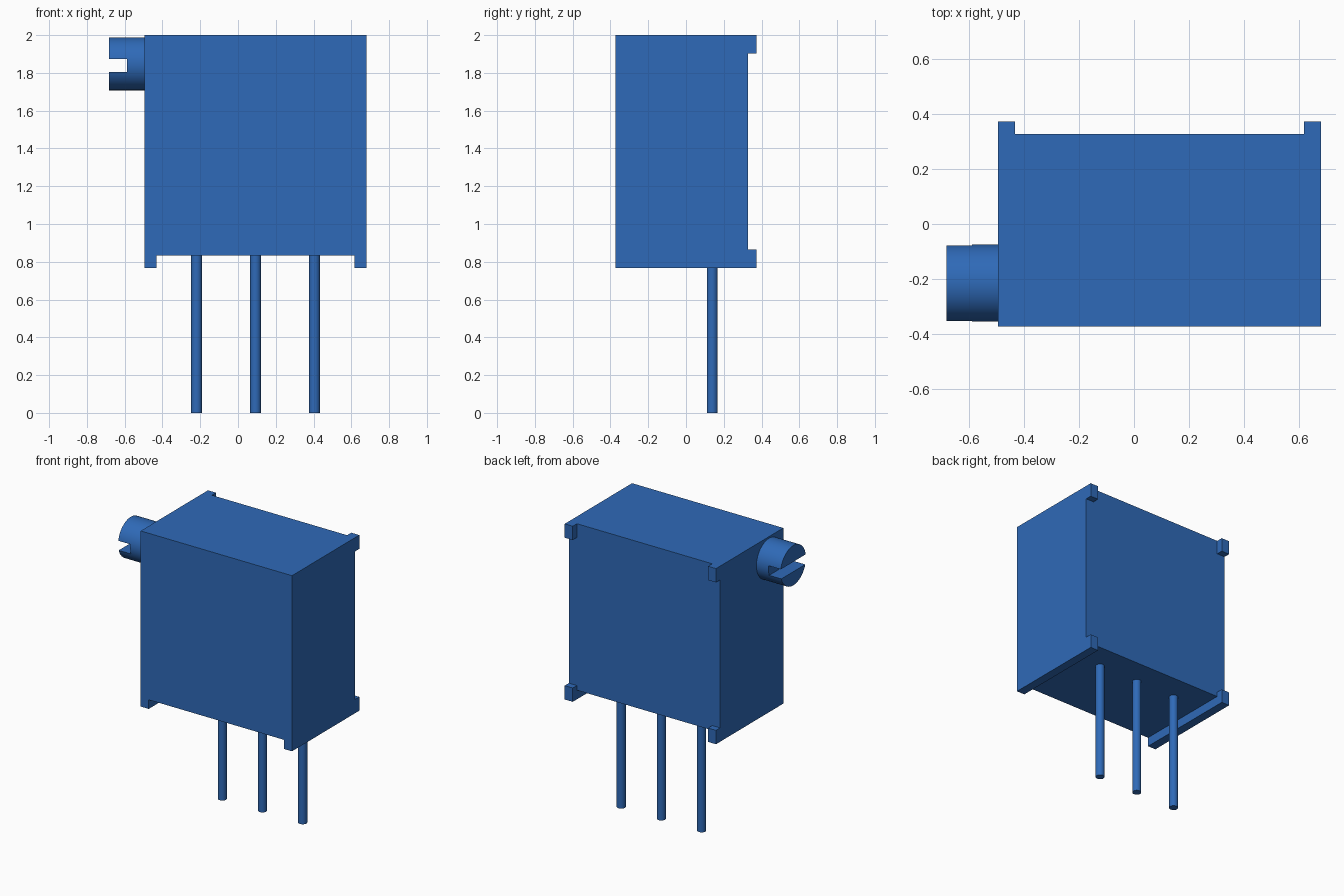
import bpy, bmesh, math
from mathutils import Matrix, Vector

cube = bpy.data.objects.get("Cube")
if cube:
    bpy.data.objects.remove(cube, do_unlink=True)

blue = bpy.data.materials.new("blue plastic")
blue.use_nodes = True
colour = (0.028, 0.144, 0.479, 1)
blue.diffuse_color = colour
blue.node_tree.nodes["Principled BSDF"].inputs["Base Color"].default_value = colour

# Main dimensions
X0, X1 = -0.494, 0.68          # case sides
Y0, Y1, Y2 = -0.373, 0.327, 0.373  # case front, case back, stand-off back
Z0, Z1, Z2 = 0.768, 0.832, 2.0  # foot bottom, case bottom, case top
FOOT = 0.062
NUB_H = 0.097


def finish(name, bm):
    bmesh.ops.recalc_face_normals(bm, faces=bm.faces)
    mesh = bpy.data.meshes.new(name)
    bm.to_mesh(mesh)
    bm.free()
    mesh.materials.append(blue)
    obj = bpy.data.objects.new(name, mesh)
    bpy.context.collection.objects.link(obj)
    return obj


def box(name, lo, hi):
    lo, hi = Vector(lo), Vector(hi)
    bm = bmesh.new()
    bmesh.ops.create_cube(bm, size=1)
    bmesh.ops.scale(bm, vec=hi - lo, verts=bm.verts)
    bmesh.ops.translate(bm, vec=(lo + hi) / 2, verts=bm.verts)
    return finish(name, bm)


def cylinder(name, centre, radius, length, axis="Z", sides=32):
    bm = bmesh.new()
    turn = Matrix.Rotation(math.pi / 2, 4, "Y") if axis == "X" else Matrix()
    bmesh.ops.create_cone(bm, cap_ends=True, segments=sides, radius1=radius,
                          radius2=radius, depth=length,
                          matrix=Matrix.Translation(centre) @ turn)
    return finish(name, bm)


def smooth(obj):
    bpy.ops.object.select_all(action="DESELECT")
    obj.select_set(True)
    bpy.context.view_layer.objects.active = obj
    bpy.ops.object.shade_smooth_by_angle(angle=math.radians(35))


# Case: front profile with a foot rail on each side, extruded backwards
profile = [(X0, Z0), (X0 + FOOT, Z0), (X0 + FOOT, Z1), (X1 - FOOT, Z1),
           (X1 - FOOT, Z0), (X1, Z0), (X1, Z2), (X0, Z2)]
bm = bmesh.new()
face = bm.faces.new([bm.verts.new((x, Y0, z)) for x, z in profile])
out = bmesh.ops.extrude_face_region(bm, geom=[face])
bmesh.ops.translate(bm, vec=(0, Y1 - Y0, 0),
                    verts=[v for v in out["geom"] if isinstance(v, bmesh.types.BMVert)])
finish("case", bm)

# Stand-offs on the four back corners
for side, x in (("right", X0), ("left", X1 - FOOT)):
    for level, z in (("lower", Z0), ("upper", Z2 - NUB_H)):
        box(f"{level}_{side}_standoff", (x, Y1, z), (x + FOOT, Y2, z + NUB_H))

# Terminal pins
mid = (X0 + X1) / 2
for name, dx in (("right", -0.312), ("middle", 0), ("left", 0.312)):
    smooth(cylinder(f"{name}_pin", (mid + dx, 0.139, Z1 / 2), 0.029, Z1))

# Adjustment screw with a slot cut across its head
screw = cylinder("adjustment_screw", ((X0 - 0.682) / 2, -0.215, 1.848), 0.14,
                 X0 + 0.682, axis="X", sides=64)
cutter = box("slot_cutter", (-0.8, -0.5, 1.804), (-0.588, 0.1, 1.873))
cutter.hide_render = True
slot = screw.modifiers.new("slot", "BOOLEAN")
slot.operation = "DIFFERENCE"
slot.solver = "EXACT"
slot.object = cutter
bpy.context.view_layer.objects.active = screw
screw.select_set(True)
bpy.ops.object.modifier_apply(modifier="slot")
bpy.data.objects.remove(cutter, do_unlink=True)
smooth(screw)
